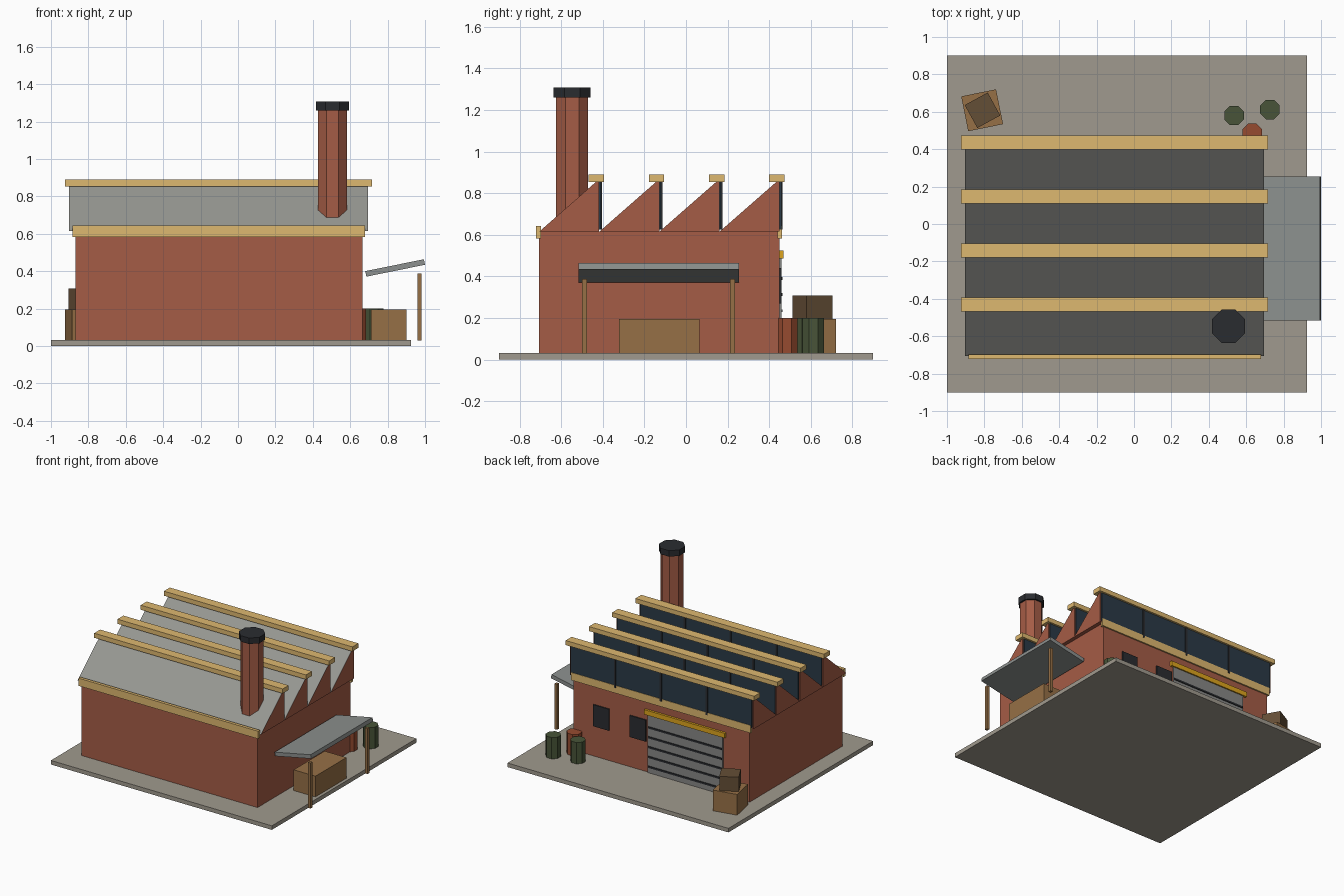
import bpy, bmesh, math
from mathutils import Matrix

if "Cube" in bpy.data.objects:
    bpy.data.objects.remove(bpy.data.objects["Cube"])


def mat(name, r, g, b):
    m = bpy.data.materials.new(name)
    lin = [((c / 255 + 0.055) / 1.055) ** 2.4 for c in (r, g, b)]
    m.diffuse_color = (*lin, 1)
    m.use_nodes = True
    m.node_tree.nodes["Principled BSDF"].inputs["Base Color"].default_value = m.diffuse_color
    return m


BRICK = mat("brick", 165, 92, 70)
TRIM = mat("trim", 222, 184, 112)
ROOF = mat("roof", 150, 151, 146)
GLASS = mat("glass", 42, 58, 70)
DARK = mat("dark_metal", 42, 44, 48)
CONCRETE = mat("concrete", 160, 154, 142)
STEEL = mat("steel", 140, 144, 142)
DOOR = mat("door_grey", 135, 136, 134)
YELLOW = mat("yellow", 222, 165, 30)
WOOD = mat("wood", 150, 112, 70)
DARKWOOD = mat("dark_wood", 100, 78, 54)
GREEN = mat("green", 72, 84, 56)
RUST = mat("rust", 150, 75, 48)


def finish(name, bm, *mats):
    bmesh.ops.recalc_face_normals(bm, faces=bm.faces)
    me = bpy.data.meshes.new(name)
    bm.to_mesh(me)
    bm.free()
    for m in mats:
        me.materials.append(m)
    ob = bpy.data.objects.new(name, me)
    bpy.context.collection.objects.link(ob)
    return ob


def box(name, x, y, z, m, rot=None):
    """Box from (min, max) ranges, optionally rotated about its centre."""
    bm = bmesh.new()
    bmesh.ops.create_cube(bm, size=1)
    size = [b - a for a, b in (x, y, z)]
    bmesh.ops.scale(bm, vec=size, verts=bm.verts)
    ob = finish(name, bm, m)
    ob.location = [(a + b) / 2 for a, b in (x, y, z)]
    if rot:
        ob.rotation_euler = rot
    return ob


def octagon(name, x, y, z0, z1, apothem, m):
    """Eight-sided column with flats facing the axes."""
    r = apothem / math.cos(math.pi / 8)
    bm = bmesh.new()
    bmesh.ops.create_cone(bm, cap_ends=True, segments=8, radius1=r, radius2=r, depth=z1 - z0,
                          matrix=Matrix.Rotation(math.pi / 8, 4, 'Z'))
    ob = finish(name, bm, m)
    ob.location = (x, y, (z0 + z1) / 2)
    return ob


def centred(c, w):
    return (c - w / 2, c + w / 2)


# Yard slab and brick hall
Y0, Y1, ZW, ZP = -0.706, 0.45, 0.615, 0.868
box("yard_slab", (-1, 0.925), (-0.9, 0.9), (0, 0.032), CONCRETE)
box("hall_walls", (-0.87, 0.665), (Y0, Y1), (0.03, ZW), BRICK)
box("front_trim", (-0.885, 0.68), (-0.722, -0.698), (0.583, 0.643), TRIM)
box("back_trim", (-0.885, 0.68), (0.44, 0.461), (0.583, 0.643), TRIM)

# Sawtooth roof: prism, window band, mullions and ridge cap per bay
RX0, RX1 = -0.903, 0.695
pitch = (Y1 - Y0) / 4
for i in range(4):
    a, b = Y0 + i * pitch, Y0 + (i + 1) * pitch
    bm = bmesh.new()
    prof = [(a, ZW), (b, ZW), (b, ZP)]
    left = [bm.verts.new((RX0, y, z)) for y, z in prof]
    right = [bm.verts.new((RX1, y, z)) for y, z in prof]
    bm.faces.new(left)
    bm.faces.new(right)
    for j in range(3):
        k = (j + 1) % 3
        f = bm.faces.new((left[j], left[k], right[k], right[j]))
        f.material_index = 1 if j == 2 else 0
    finish(f"roof_tooth_{i}", bm, BRICK, ROOF)
    box(f"roof_glass_{i}", (RX0 + 0.01, RX1 - 0.01), (b - 0.005, b + 0.008), (0.625, 0.86), GLASS)
    for j in range(1, 4):
        x = RX0 + (RX1 - RX0) * j / 4
        box(f"mullion_{i}_{j}", centred(x, 0.016), (b, b + 0.014), (0.625, 0.86), DARK)
    box(f"ridge_cap_{i}", (-0.925, 0.717), centred(b - 0.014, 0.074), (0.853, 0.889), TRIM)

# Chimney
octagon("chimney", 0.505, -0.547, 0.55, 1.262, 0.077, BRICK)
octagon("chimney_cap", 0.505, -0.547, 1.26, 1.307, 0.089, DARK)

# Side canopy on posts, with a long crate beneath
box("canopy", (0.68, 1.0), (-0.516, 0.254), (0.402, 0.432), STEEL, (0, -0.2, 0))
for i, y in enumerate((-0.487, 0.223)):
    box(f"canopy_post_{i}", centred(0.97, 0.022), centred(y, 0.024), (0.03, 0.388), WOOD)
box("long_crate", (0.71, 0.9), (-0.322, 0.064), (0.03, 0.195), WOOD)

# Back roller door with slats and lintel
box("roller_door", (-0.64, 0.013), (0.44, 0.458), (0.03, 0.49), DOOR)
for i in range(5):
    box(f"door_slat_{i}", (-0.635, 0.008), (0.45, 0.464), centred(0.08 + i * 0.0775, 0.014), DARK)
box("door_lintel", (-0.665, 0.038), (0.44, 0.468), (0.487, 0.525), YELLOW)

# Back windows
for i, x in enumerate((0.42, 0.1)):
    box(f"back_window_{i}", centred(x, 0.14), (0.44, 0.459), (0.27, 0.44), DARK)

# Stacked crates
box("crate_large", centred(-0.812, 0.19), centred(0.608, 0.19), (0.03, 0.195), WOOD, (0, 0, 0.2))
box("crate_small", centred(-0.81, 0.14), centred(0.608, 0.14), (0.195, 0.308), DARKWOOD, (0, 0, 0.5))

# Barrels
for i, (x, y, m) in enumerate(((0.535, 0.58, GREEN), (0.727, 0.612, GREEN), (0.633, 0.485, RUST))):
    octagon(f"barrel_{i}", x, y, 0.03, 0.2, 0.052, m)
